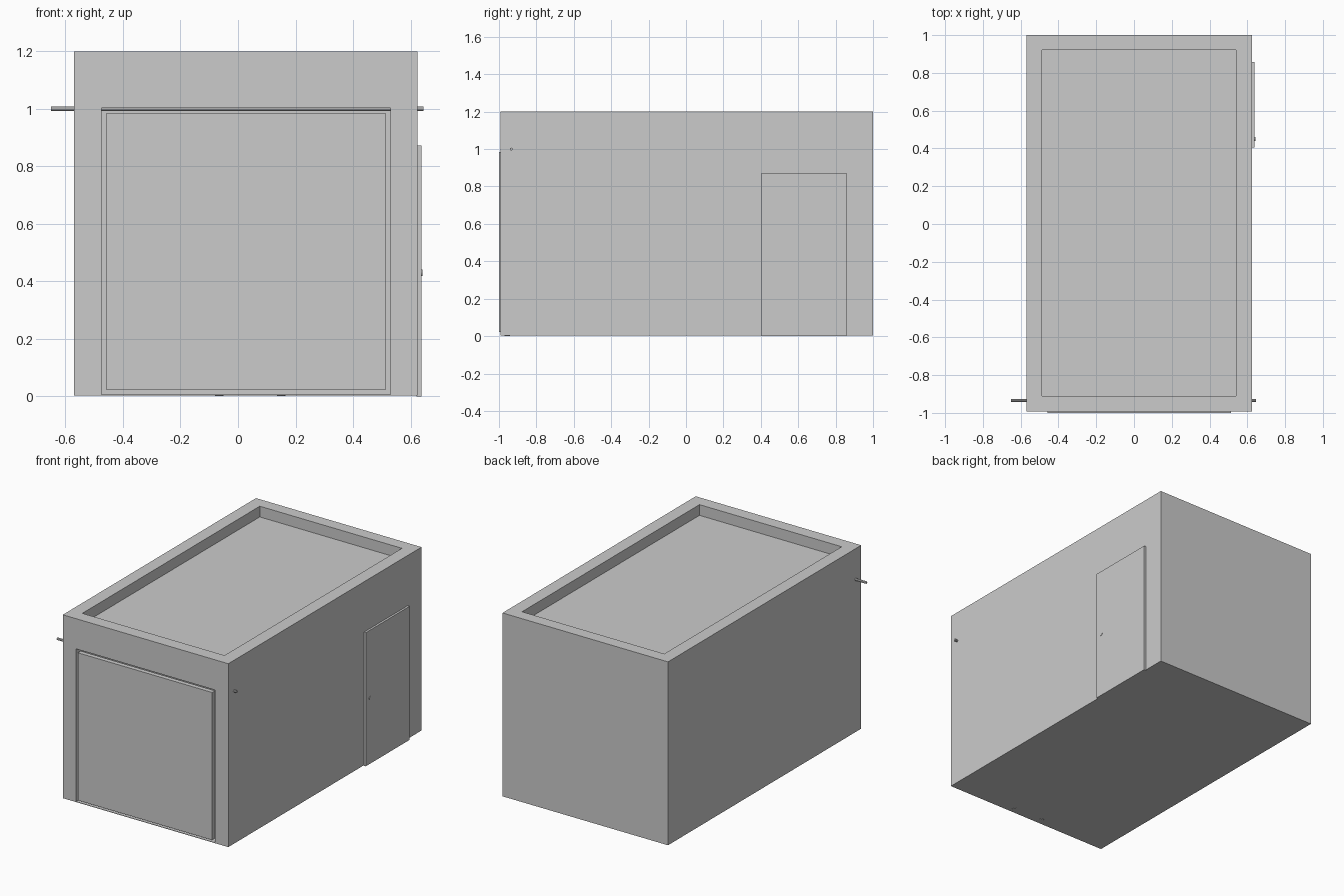
import bpy, bmesh
from math import pi

if "Cube" in bpy.data.objects:
    bpy.data.objects.remove(bpy.data.objects["Cube"])


def box(name, x, y, z):
    bm = bmesh.new()
    bmesh.ops.create_cube(bm, size=1)
    for v in bm.verts:
        v.co = [a + (c + 0.5) * (b - a) for c, (a, b) in zip(v.co, (x, y, z))]
    mesh = bpy.data.meshes.new(name)
    bm.to_mesh(mesh)
    bm.free()
    ob = bpy.data.objects.new(name, mesh)
    bpy.context.collection.objects.link(ob)
    return ob


def rod(name, r, length, loc, rot, sides=8):
    bpy.ops.mesh.primitive_cylinder_add(vertices=sides, radius=r, depth=length,
                                        location=loc, rotation=rot)
    ob = bpy.context.object
    ob.name = name
    bpy.ops.object.shade_smooth_by_angle()
    return ob


def cut(target, cutter):
    cutter.hide_render = True
    mod = target.modifiers.new("cut", 'BOOLEAN')
    mod.operation = 'DIFFERENCE'
    mod.solver = 'EXACT'
    mod.object = cutter
    bpy.context.view_layer.objects.active = target
    bpy.ops.object.modifier_apply(modifier=mod.name)
    bpy.data.objects.remove(cutter)


# Garage shell: sunken roof, hollow room, door opening
shell = box("garage_shell", (-0.57, 0.625), (-0.993, 1.0), (0.003, 1.2))
cut(shell, box("roof_recess", (-0.487, 0.54), (-0.91, 0.92), (1.13, 1.3)))
cut(shell, box("room", (-0.487, 0.54), (-0.91, 0.92), (0.006, 1.06)))
cut(shell, box("opening", (-0.475, 0.53), (-1.1, -0.9), (0.006, 1.003)))

# Tilting front door and its hinge bar
box("garage_door", (-0.457, 0.513), (-1.0, -0.97), (0.022, 0.985))
rod("hinge_bar", 0.008, 1.295, (-0.0025, -0.934, 1.0), (0, pi / 2, 0))

# Side door with small knob
box("side_door", (0.62, 0.639), (0.405, 0.858), (0.0, 0.872))
rod("side_door_knob", 0.011, 0.008, (0.638, 0.45, 0.43), (0, pi / 2, 0), 12)

# Small floor stops under the front door
for i, x in enumerate((-0.065, 0.15)):
    rod(f"floor_stop_{i}", 0.015, 0.006, (x, -0.955, 0.004), (0, 0, 0))
